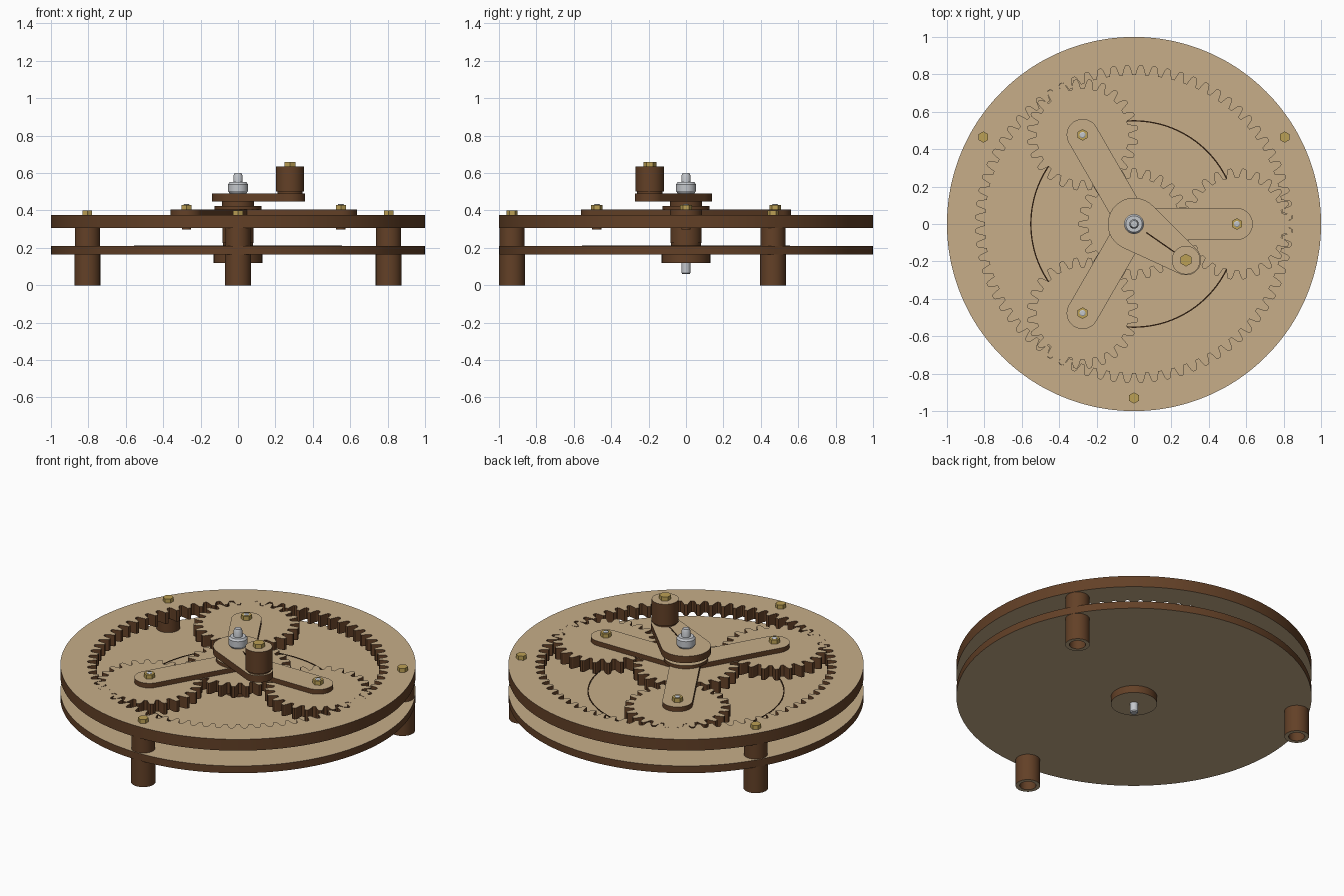
import bpy, bmesh, math
from math import sin, cos, pi, radians

if "Cube" in bpy.data.objects:
    bpy.data.objects.remove(bpy.data.objects["Cube"])


def material(name, r, g, b):
    m = bpy.data.materials.new(name)
    m.diffuse_color = (r, g, b, 1)
    m.use_nodes = True
    m.node_tree.nodes["Principled BSDF"].inputs["Base Color"].default_value = m.diffuse_color
    return m


FACE = material("pale wood face", 0.57, 0.42, 0.25)
EDGE = material("burnt wood edge", 0.125, 0.052, 0.02)
MARK = material("dark engraving", 0.025, 0.012, 0.005)
BRASS = material("brass", 0.50, 0.35, 0.09)
STEEL = material("steel", 0.55, 0.57, 0.60)


def circle(r, n=64, c=(0, 0), start=0.0):
    return [(c[0] + r * cos(start + 2 * pi * i / n), c[1] + r * sin(start + 2 * pi * i / n)) for i in range(n)]


def finish(name, bm, mats, smooth=True):
    bmesh.ops.recalc_face_normals(bm, faces=bm.faces)
    me = bpy.data.meshes.new(name)
    bm.to_mesh(me)
    bm.free()
    for m in mats:
        me.materials.append(m)
    ob = bpy.data.objects.new(name, me)
    bpy.context.collection.objects.link(ob)
    if smooth:
        bpy.ops.object.select_all(action='DESELECT')
        ob.select_set(True)
        bpy.context.view_layer.objects.active = ob
        bpy.ops.object.shade_smooth_by_angle(angle=radians(25))
    return ob


def prism(name, outline, z0, z1, inner=None, mats=(FACE, EDGE), smooth=True):
    """Flat-cut part: caps take the first colour, cut walls the last."""
    bm = bmesh.new()
    n = len(outline)
    wall_mat = len(mats) - 1

    def walls(pts):
        lo = [bm.verts.new((x, y, z0)) for x, y in pts]
        hi = [bm.verts.new((x, y, z1)) for x, y in pts]
        for i in range(n):
            j = (i + 1) % n
            bm.faces.new((lo[i], lo[j], hi[j], hi[i])).material_index = wall_mat
        return lo, hi

    outer = walls(outline)
    if inner:
        for a, b in zip(outer, walls(inner)):
            for i in range(n):
                j = (i + 1) % n
                bm.faces.new((a[i], a[j], b[j], b[i]))
    else:
        for loop in outer:
            bm.faces.new(loop)
    return finish(name, bm, mats, smooth)


def lathe(name, profile, mat, c=(0, 0), n=32):
    bm = bmesh.new()
    rings = [[bm.verts.new((x, y, z)) for x, y in circle(r, n, c)] for r, z in profile]
    for a, b in zip(rings, rings[1:]):
        for i in range(n):
            j = (i + 1) % n
            bm.faces.new((a[i], a[j], b[j], b[i]))
    bm.faces.new(rings[0])
    bm.faces.new(rings[-1])
    return finish(name, bm, (mat,))


MODULE = 0.55 / 24
TOOTH = [(-0.36, -1.2), (-0.25, 0), (-0.17, 0.75), (-0.09, 1.0),
         (0.09, 1.0), (0.17, 0.75), (0.25, 0), (0.36, -1.2)]


def gear(teeth, c=(0, 0), phase=0.0, sign=1):
    pts = []
    for t in range(teeth):
        for f, h in TOOTH:
            a = phase + (t + f) * 2 * pi / teeth
            r = MODULE * (teeth / 2 + sign * h)
            pts.append((c[0] + r * cos(a), c[1] + r * sin(a)))
    return pts


def link(c0, r0, c1, r1, n=24):
    """Outline of a bar with two round ends of different size."""
    dx, dy = c1[0] - c0[0], c1[1] - c0[1]
    d, ang = math.hypot(dx, dy), math.atan2(dy, dx)
    t = math.acos((r0 - r1) / d)
    pts = [(c1[0] + r1 * cos(ang - t + 2 * t * i / n), c1[1] + r1 * sin(ang - t + 2 * t * i / n))
           for i in range(n + 1)]
    s = 2 * pi - 2 * t
    pts += [(c0[0] + r0 * cos(ang + t + s * i / n), c0[1] + r0 * sin(ang + t + s * i / n))
            for i in range(n + 1)]
    return pts


def line_mark(name, c, a, r0, r1, z):
    w = 0.0035
    pts = [(c[0] + r * cos(a) - s * w * sin(a), c[1] + r * sin(a) + s * w * cos(a))
           for r, s in ((r0, -1), (r1, -1), (r1, 1), (r0, 1))]
    prism(name, pts, z, z + 0.0015, mats=(MARK,), smooth=False)


def hex_nut(name, c, r, z0, z1):
    prism(name, circle(r, 6, c, pi / 2), z0, z1, mats=(BRASS,), smooth=False)


# Base plate with its planet-path line, and the hub below it
prism("base_plate", circle(1.0, 160), 0.165, 0.21)
prism("planet_path_line", circle(0.555, 128), 0.21, 0.212, circle(0.548, 128), mats=(MARK,))
prism("lower_hub", circle(0.13), 0.12, 0.165)

# Ring gear: round outside, teeth inside
teeth_in = gear(72, sign=-1)
teeth_phase = pi / 72
teeth_in = gear(72, sign=1, phase=teeth_phase)
prism("ring_gear", [(x / math.hypot(x, y), y / math.hypot(x, y)) for x, y in teeth_in],
      0.305, 0.375, teeth_in)

# Three legs, spacers and nuts at the rim
for i in range(3):
    a = radians(-90 + 120 * i)
    c = (0.93 * cos(a), 0.93 * sin(a))
    prism(f"leg_{i + 1}", circle(0.069, 48, c), 0.0, 0.165, circle(0.046, 48, c))
    prism(f"spacer_{i + 1}", circle(0.067, 48, c), 0.21, 0.305)
    hex_nut(f"rim_nut_{i + 1}", c, 0.03, 0.375, 0.40)

# Sun gear on its spacer
prism("sun_spacer_washer", circle(0.079), 0.21, 0.225)
prism("sun_spacer", circle(0.084), 0.225, 0.305)
prism("sun_gear", gear(24), 0.305, 0.375)

# Three planet gears, carrier arms and pins
for i in range(3):
    a = radians(120 * i)
    c = (0.55 * cos(a), 0.55 * sin(a))
    prism(f"planet_gear_{i + 1}", gear(24, c, a + pi / 24), 0.305, 0.375)
    line_mark(f"planet_mark_{i + 1}", c, a + radians(-67 + 240), 0.05, 0.24, 0.375)
    lathe(f"planet_pin_{i + 1}", [(0.025, 0.299), (0.025, 0.306)], EDGE, c)
    hex_nut(f"planet_nut_{i + 1}", c, 0.031, 0.405, 0.43)
    lathe(f"planet_screw_{i + 1}", [(0.016, 0.42), (0.016, 0.432), (0.011, 0.435)], STEEL, c, 20)

# Carrier: one outline made of three round-ended arms
R = 0.085
outline = []
for k in range(3):
    a = radians(120 * k)
    base = R / math.tan(radians(60))
    local = [(base, -R)] + [(0.55 + R * cos(t), R * sin(t)) for t in
                            [-pi / 2 + pi * i / 24 for i in range(25)]]
    outline += [(x * cos(a) - y * sin(a), x * sin(a) + y * cos(a)) for x, y in local]
prism("carrier_arms", outline, 0.376, 0.405)
prism("carrier_hub", circle(0.125), 0.405, 0.425)
prism("crank_spacer", circle(0.085), 0.425, 0.448)

# Crank with handle
grip = (0.278, -0.193)
prism("crank_arm", link((0, 0), 0.14, grip, 0.081), 0.448, 0.49)
line_mark("crank_mark", (0, 0), math.atan2(grip[1], grip[0]), 0.08, 0.265, 0.49)
prism("handle_washer", circle(0.068, 48, grip), 0.49, 0.50)
prism("handle_grip", circle(0.076, 64, grip), 0.50, 0.635)
hex_nut("handle_nut", grip, 0.034, 0.635, 0.66)

# Central steel axle and collar
lathe("axle_top", [(0.025, 0.54), (0.025, 0.585), (0.018, 0.60)], STEEL)
lathe("axle_bottom", [(0.019, 0.06), (0.024, 0.066), (0.024, 0.125)], STEEL)
lathe("axle_collar", [(0.044, 0.49), (0.053, 0.503), (0.053, 0.54), (0.044, 0.552)], STEEL)
